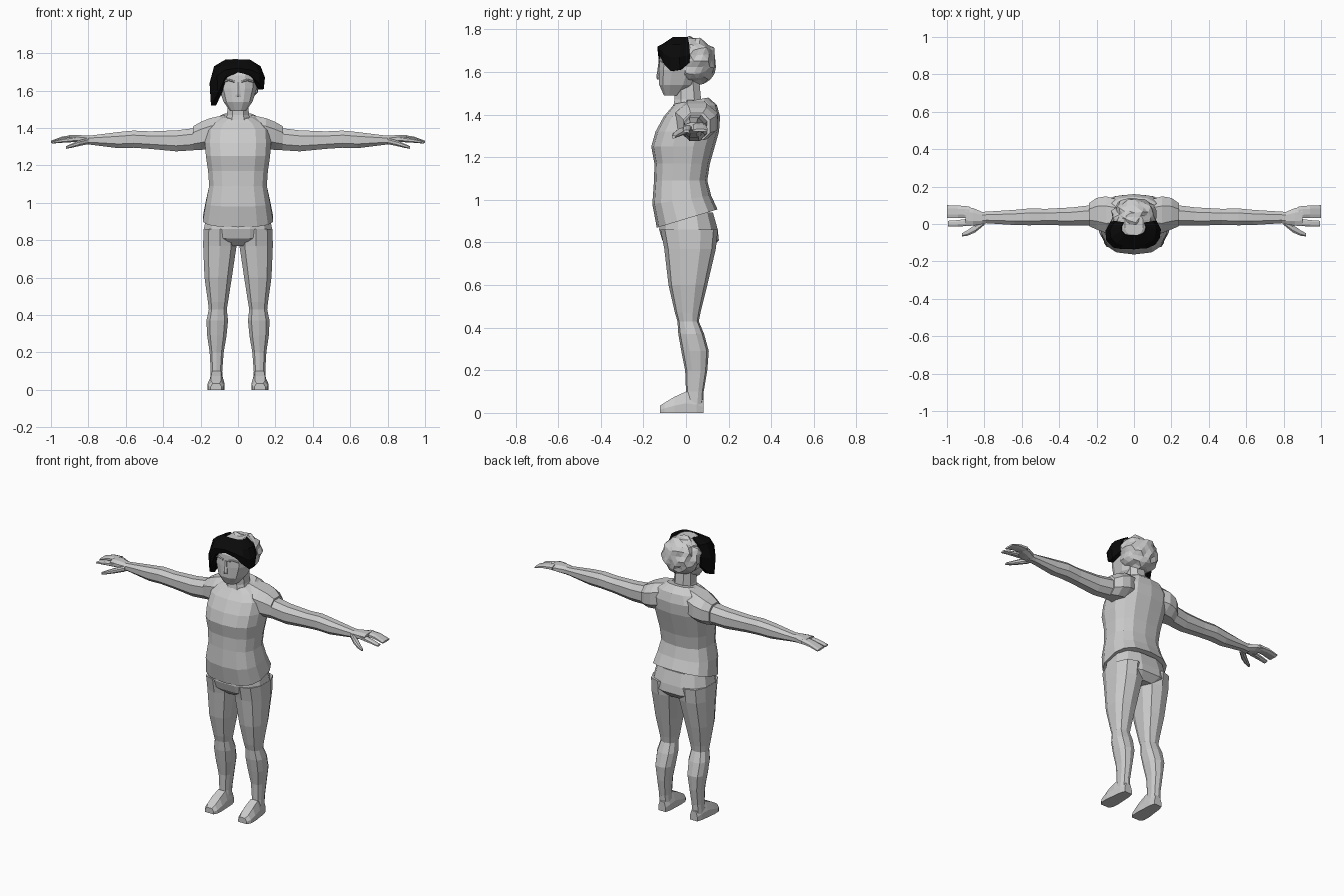
import bpy, bmesh, math, random
from mathutils import Vector

random.seed(4)


def material(name, rgb):
    m = bpy.data.materials.new(name)
    m.diffuse_color = (*rgb, 1)
    return m


GREY = material("light grey", (0.6, 0.6, 0.6))
BLACK = material("black", (0.003, 0.003, 0.003))


def finish(name, bm, mat, mirror=False):
    bmesh.ops.recalc_face_normals(bm, faces=bm.faces)
    me = bpy.data.meshes.new(name)
    bm.to_mesh(me)
    bm.free()
    me.materials.append(mat)
    ob = bpy.data.objects.new(name, me)
    bpy.context.collection.objects.link(ob)
    if mirror:
        mod = ob.modifiers.new("mirror", 'MIRROR')
        mod.use_mirror_merge = False
    return ob


def loft(name, rings, mat=GREY, mirror=False):
    """Skin a list of equal-length point rings and cap both ends."""
    bm = bmesh.new()
    vs = [[bm.verts.new(p) for p in r] for r in rings]
    n = len(vs[0])
    for a, b in zip(vs, vs[1:]):
        for i in range(n):
            j = (i + 1) % n
            bm.faces.new((a[i], a[j], b[j], b[i]))
    bm.faces.new(vs[0])
    bm.faces.new(vs[-1])
    return finish(name, bm, mat, mirror)


def oval(n, p):
    """Unit squared-off oval."""
    out = []
    for i in range(n):
        t = 2 * math.pi * (i + 0.5) / n
        c, s = math.cos(t), math.sin(t)
        out.append((math.copysign(abs(c) ** p, c), math.copysign(abs(s) ** p, s)))
    return out


def level(z, cx, rx, yf, yb, n=12, p=0.8, tilt=0.0):
    """Horizontal ring from front yf to back yb."""
    cy, ry = (yf + yb) / 2, (yb - yf) / 2
    return [(cx + rx * u, cy + ry * v, z + tilt * v) for u, v in oval(n, p)]


def across(x, cy, cz, ry, rz, n=8):
    """Ring standing across the x axis."""
    return [(x, cy + ry * u, cz + rz * v) for u, v in oval(n, 0.85)]


# Shirt body, with a hem that rises to the back
shirt = [
    (0.912, 0.192, -0.137, 0.148, 0.043),
    (1.0, 0.176, -0.158, 0.118, 0.02),
    (1.09, 0.157, -0.15, 0.1, 0),
    (1.17, 0.163, -0.148, 0.112, 0),
    (1.25, 0.175, -0.163, 0.135, 0),
    (1.32, 0.18, -0.143, 0.155, 0),
    (1.39, 0.175, -0.105, 0.16, 0),
    (1.435, 0.14, -0.075, 0.145, 0.01),
    (1.465, 0.09, -0.055, 0.105, 0.015),
]
loft("shirt", [level(z, 0, rx, yf, yb, 14, 0.75, t) for z, rx, yf, yb, t in shirt])

# Sleeves
loft("sleeve", [across(*r) for r in (
    (0.07, 0.045, 1.385, 0.085, 0.09),
    (0.15, 0.05, 1.37, 0.105, 0.088),
    (0.2, 0.055, 1.357, 0.09, 0.08),
    (0.24, 0.05, 1.345, 0.066, 0.068))], mirror=True)

# Arms
loft("arm", [across(*r) for r in (
    (0.2, 0.048, 1.343, 0.06, 0.064),
    (0.33, 0.04, 1.331, 0.052, 0.06),
    (0.47, 0.038, 1.335, 0.046, 0.05),
    (0.56, 0.038, 1.34, 0.048, 0.049),
    (0.64, 0.035, 1.335, 0.043, 0.046),
    (0.79, 0.035, 1.335, 0.033, 0.026),
    (0.83, 0.03, 1.335, 0.036, 0.026))], mirror=True)

# Hands: palm, joined fingers, pointing finger, thumb
loft("palm", [across(*r) for r in (
    (0.81, 0.032, 1.335, 0.034, 0.026),
    (0.86, 0.038, 1.342, 0.05, 0.022),
    (0.9, 0.042, 1.345, 0.054, 0.018))], mirror=True)
loft("fingers", [across(*r) for r in (
    (0.88, 0.063, 1.347, 0.033, 0.017),
    (0.94, 0.066, 1.342, 0.035, 0.013),
    (1.0, 0.066, 1.326, 0.037, 0.006))], mirror=True)
loft("pointing_finger", [across(*r) for r in (
    (0.87, 0.01, 1.34, 0.022, 0.016),
    (0.94, 0.004, 1.332, 0.018, 0.012),
    (0.995, 0.002, 1.322, 0.016, 0.006))], mirror=True)
loft("thumb", [across(*r) for r in (
    (0.8, 0.01, 1.33, 0.016, 0.018),
    (0.85, -0.025, 1.318, 0.022, 0.016),
    (0.89, -0.048, 1.305, 0.016, 0.012),
    (0.92, -0.058, 1.295, 0.009, 0.007))], mirror=True)

# Trouser hips
loft("hips", [level(*r) for r in (
    (0.94, 0, 0.17, -0.12, 0.13),
    (0.86, 0, 0.188, -0.13, 0.153),
    (0.81, 0, 0.186, -0.115, 0.158),
    (0.77, 0, 0.12, -0.07, 0.12))])

# Legs
legs = [
    (0.86, 0.096, 0.092, -0.12, 0.15),
    (0.77, 0.097, 0.093, -0.102, 0.14),
    (0.6, 0.106, 0.076, -0.082, 0.1),
    (0.47, 0.107, 0.056, -0.052, 0.068),
    (0.43, 0.108, 0.05, -0.04, 0.06),
    (0.37, 0.111, 0.06, -0.036, 0.085),
    (0.29, 0.113, 0.054, -0.022, 0.107),
    (0.2, 0.114, 0.039, -0.004, 0.1),
    (0.1, 0.115, 0.032, 0.0, 0.083),
    (0.04, 0.115, 0.034, -0.01, 0.08),
]
loft("leg", [level(*r, 10) for r in legs], mirror=True)

# Shoes: heel to toe sections
shoe = []
for y, cx, w, h in ((0.083, 0.112, 0.026, 0.06), (0.05, 0.113, 0.036, 0.085),
                    (0.0, 0.115, 0.04, 0.1), (-0.055, 0.117, 0.045, 0.075),
                    (-0.1, 0.118, 0.043, 0.048), (-0.122, 0.117, 0.03, 0.034)):
    shoe.append([(cx + u * w, y, v * h) for u, v in
                 ((-1, 0), (1, 0), (1, 0.45), (0.6, 1), (-0.6, 1), (-1, 0.45))])
loft("shoe", shoe, mirror=True)

# Neck
loft("neck", [level(*r, 8) for r in (
    (1.41, 0, 0.085, -0.07, 0.1),
    (1.47, 0, 0.062, -0.058, 0.075),
    (1.57, 0, 0.058, -0.06, 0.065))])

# Face and skull
loft("head", [level(*r, 12, 0.75) for r in (
    (1.49, 0, 0.042, -0.105, -0.02),
    (1.54, 0, 0.08, -0.128, 0.04),
    (1.61, 0, 0.102, -0.128, 0.07),
    (1.68, 0, 0.106, -0.124, 0.08),
    (1.73, 0, 0.09, -0.105, 0.08),
    (1.758, 0, 0.05, -0.06, 0.06))])

# Nose and brow ridges
loft("nose", [level(*r, 6) for r in (
    (1.565, 0, 0.017, -0.136, -0.11),
    (1.578, 0, 0.016, -0.139, -0.11),
    (1.645, 0, 0.008, -0.129, -0.11))])
loft("brow", [[(x, -0.128 + d, z), (x, -0.12 + d, z - 0.004),
               (x, -0.12 + d, z + 0.008), (x, -0.128 + d, z + 0.006)]
              for x, z, d in ((0.018, 1.645, -0.002), (0.05, 1.655, 0), (0.082, 1.645, 0.014))],
     mirror=True)

# Curly back hair: a lumpy faceted ball
bm = bmesh.new()
bmesh.ops.create_icosphere(bm, subdivisions=3, radius=1)
for v in bm.verts:
    k = random.uniform(0.91, 1.09)
    v.co = Vector((v.co.x * 0.12 * k, 0.035 + v.co.y * 0.108 * k, 1.652 + v.co.z * 0.112 * k))
finish("curly_hair", bm, GREY)

# Black fringe swept round the front, longer on one side
fringe = []
for x, y, low, mid in (
        (-0.122, 0.02, 1.6, 1.66), (-0.152, -0.035, 1.54, 1.64),
        (-0.15, -0.085, 1.52, 1.63), (-0.112, -0.126, 1.585, 1.68),
        (-0.07, -0.134, 1.672, 1.71),
        (0.0, -0.134, 1.697, 1.72), (0.07, -0.13, 1.682, 1.71),
        (0.115, -0.11, 1.64, 1.69), (0.138, -0.075, 1.605, 1.67),
        (0.144, -0.03, 1.61, 1.67), (0.12, 0.018, 1.645, 1.68)):
    fringe.append([(x * f, y * f, z) for f, z in (
        (0.78, low), (0.96, low), (1.0, mid), (0.84, 1.73), (0.45, 1.765), (0.4, 1.73))])
loft("fringe", fringe, BLACK)
